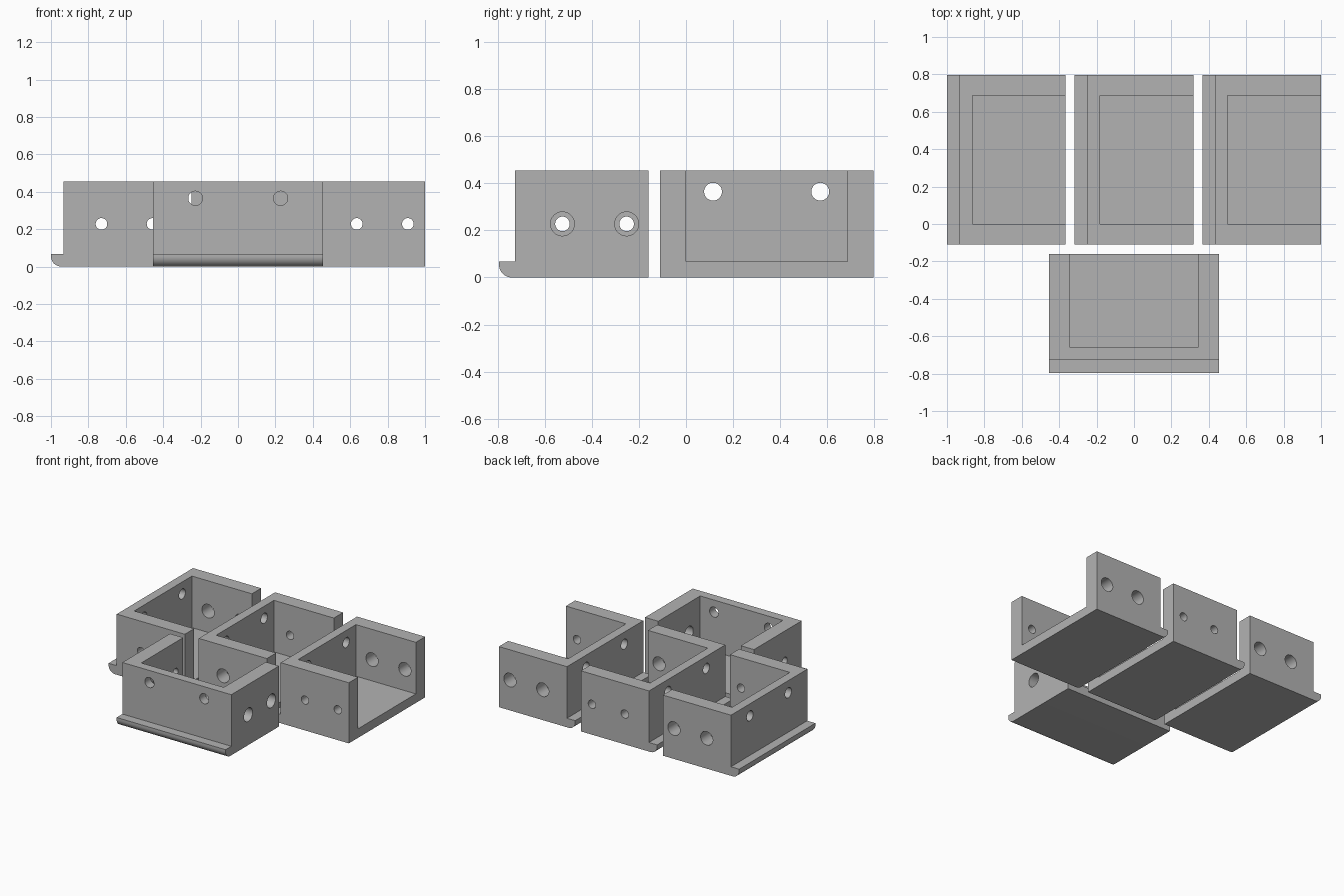
import bpy, bmesh, math
from mathutils import Matrix

if "Cube" in bpy.data.objects:
    bpy.data.objects.remove(bpy.data.objects["Cube"])

W, D, H = 0.907, 0.635, 0.456      # bracket width, depth, height
T = 0.068                          # floor, lip and front wall thickness
SIDE = 0.11                        # side wall thickness
R = 0.055                          # rounded lower edge of the lip

grey = bpy.data.materials.new("grey")
grey.diffuse_color = (0.45, 0.45, 0.45, 1)
grey.use_nodes = True
grey.node_tree.nodes["Principled BSDF"].inputs["Base Color"].default_value = grey.diffuse_color


def add_object(name, bm):
    bmesh.ops.recalc_face_normals(bm, faces=bm.faces[:])
    mesh = bpy.data.meshes.new(name)
    bm.to_mesh(mesh)
    bm.free()
    mesh.materials.append(grey)
    ob = bpy.data.objects.new(name, mesh)
    bpy.context.collection.objects.link(ob)
    return ob


def make_block():
    # side profile with the rounded lip, extruded across the width
    y0, y1 = -D / 2, D / 2
    pts = [(y1, 0), (y1, H), (y0 + T, H), (y0 + T, T), (y0, T)]
    for i in range(13):
        a = math.pi / 2 * i / 12
        pts.append((y0 + R - R * math.cos(a), R - R * math.sin(a)))
    bm = bmesh.new()
    face = bm.faces.new([bm.verts.new((-W / 2, y, z)) for y, z in pts])
    out = bmesh.ops.extrude_face_region(bm, geom=[face])
    verts = [g for g in out["geom"] if isinstance(g, bmesh.types.BMVert)]
    bmesh.ops.translate(bm, verts=verts, vec=(W, 0, 0))
    return add_object("bracket", bm)


def make_cavity():
    # pocket open at the top and at the back
    bm = bmesh.new()
    ya, yb, za, zb = -D / 2 + 2 * T, D / 2 + 0.1, T, H + 0.1
    mat = Matrix.Translation((0, (ya + yb) / 2, (za + zb) / 2)) @ Matrix.Diagonal(
        (W - 2 * SIDE, yb - ya, zb - za, 1))
    bmesh.ops.create_cube(bm, size=1, matrix=mat)
    return add_object("cavity_cutter", bm)


def make_holes(big_side):
    bm = bmesh.new()

    def drill(r, loc, axis):
        bmesh.ops.create_cone(
            bm, cap_ends=True, segments=32, radius1=r, radius2=r, depth=0.2,
            matrix=Matrix.Translation(loc) @ Matrix.Rotation(math.pi / 2, 4, axis))

    for s in (-1, 1):
        # holes through the front wall
        drill(0.038, (s * 0.228, -D / 2 + 1.5 * T, 0.365), 'X')
        # wide holes in one side wall, narrow ones in the other
        for d in (0.27, 0.543):
            drill(0.051 if s == big_side else 0.031,
                  (s * (W - SIDE) / 2, -D / 2 + d, 0.228), 'Y')
    return add_object("hole_cutter", bm)


def cut(ob, cutter):
    mod = ob.modifiers.new("cut", 'BOOLEAN')
    mod.operation = 'DIFFERENCE'
    mod.solver = 'EXACT'
    mod.object = cutter
    bpy.ops.object.select_all(action='DESELECT')
    bpy.context.view_layer.objects.active = ob
    ob.select_set(True)
    bpy.ops.object.modifier_apply(modifier=mod.name)
    bpy.data.objects.remove(cutter, do_unlink=True)


def make_bracket(name, loc, turn, big_side):
    ob = make_block()
    ob.name = name
    cut(ob, make_cavity())
    cut(ob, make_holes(big_side))
    bpy.ops.object.shade_smooth_by_angle(angle=math.radians(30))
    ob.location = loc
    ob.rotation_euler.z = turn


# one bracket in front, three in a row behind turned to the left
make_bracket("front_bracket", (0, -0.478, 0), 0, 1)
for name, x, big in (("left_bracket", -0.6825, -1),
                     ("middle_bracket", 0, 1),
                     ("right_bracket", 0.6825, -1)):
    make_bracket(name, (x, 0.343, 0), -math.pi / 2, big)
